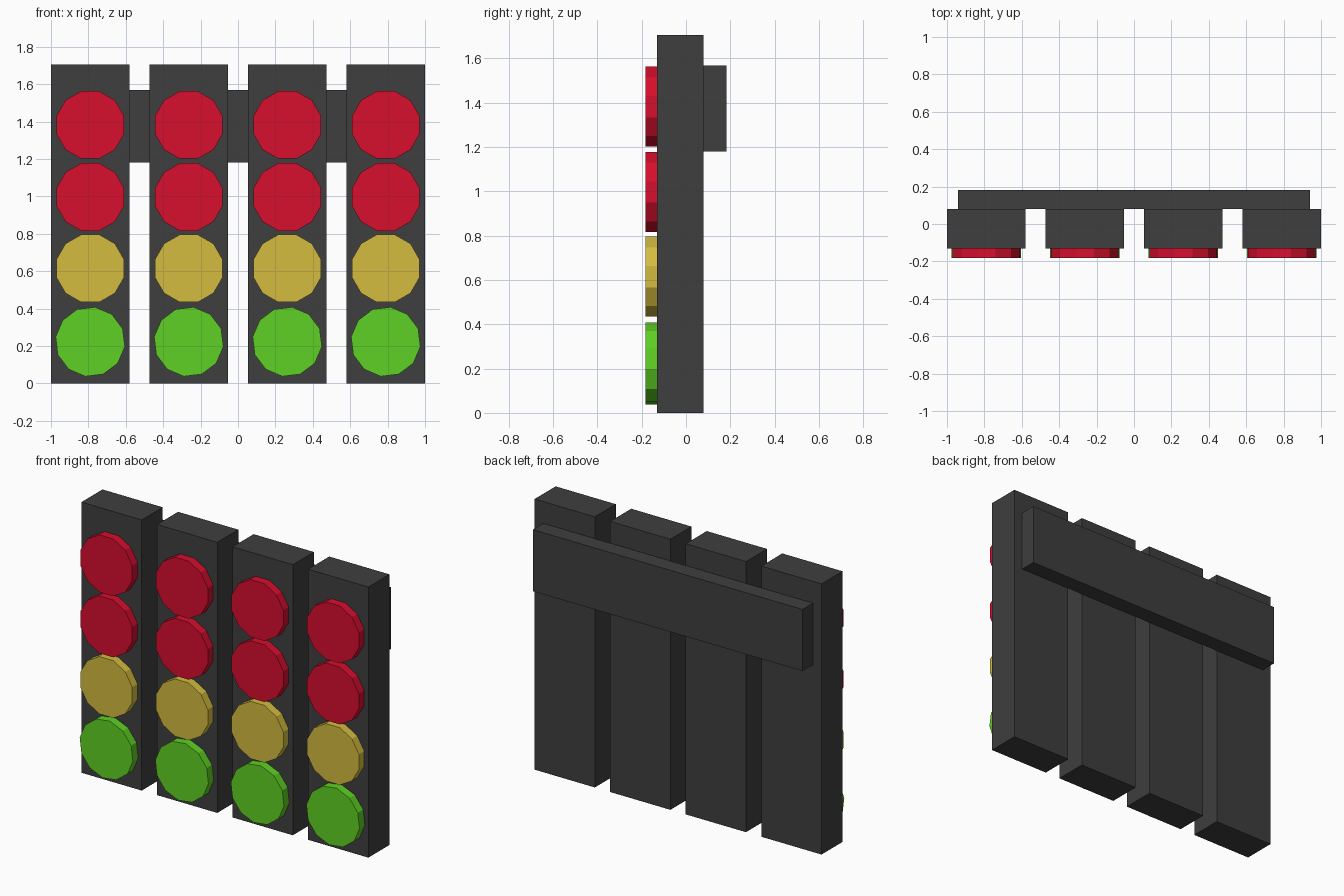
import bpy, bmesh, math
from mathutils import Matrix

if "Cube" in bpy.data.objects:
    bpy.data.objects.remove(bpy.data.objects["Cube"])


def srgb(r, g, b):
    return [((c / 255 + 0.055) / 1.055) ** 2.4 for c in (r, g, b)] + [1.0]


def material(name, rgb):
    m = bpy.data.materials.new(name)
    m.diffuse_color = srgb(*rgb)
    m.use_nodes = True
    m.node_tree.nodes["Principled BSDF"].inputs["Base Color"].default_value = m.diffuse_color
    return m


CASING = material("dark grey", (62, 62, 62))
RED = material("red", (215, 14, 45))
YELLOW = material("yellow", (212, 188, 63))
GREEN = material("green", (94, 208, 35))


def add_object(name, bm, mat):
    bmesh.ops.recalc_face_normals(bm, faces=bm.faces[:])
    mesh = bpy.data.meshes.new(name)
    bm.to_mesh(mesh)
    bm.free()
    mesh.materials.append(mat)
    obj = bpy.data.objects.new(name, mesh)
    bpy.context.collection.objects.link(obj)
    return obj


def box(name, lo, hi, mat):
    size = [b - a for a, b in zip(lo, hi)]
    mid = [(a + b) / 2 for a, b in zip(lo, hi)]
    bm = bmesh.new()
    bmesh.ops.create_cube(bm, size=1, matrix=Matrix.Translation(mid) @ Matrix.Diagonal((*size, 1)))
    return add_object(name, bm, mat)


def lamp(name, x, z, first_angle, mat):
    # twelve-sided disc facing -y, first corner at the given angle in the xz plane
    bm = bmesh.new()
    ring = []
    for k in range(12):
        a = math.radians(first_angle + 30 * k)
        ring.append(bm.verts.new((x + 0.187 * math.cos(a), -0.183, z + 0.187 * math.sin(a))))
    face = bm.faces.new(ring)
    ext = bmesh.ops.extrude_face_region(bm, geom=[face], use_keep_orig=True)
    verts = [v for v in ext["geom"] if isinstance(v, bmesh.types.BMVert)]
    bmesh.ops.translate(bm, verts=verts, vec=(0, 0.055, 0))
    return add_object(name, bm, mat)


# Lamp rows: name, height, corner angle, colour
ROWS = [
    ("upper_red_lamp", 1.382, 15, RED),
    ("lower_red_lamp", 0.997, 15, RED),
    ("yellow_lamp", 0.615, 15, YELLOW),
    ("green_lamp", 0.223, -8, GREEN),
]

# Four signal columns with their lamps
for x in (-0.79, -0.2633, 0.2633, 0.79):
    box("signal_casing", (x - 0.21, -0.13, 0), (x + 0.21, 0.079, 1.705), CASING)
    for name, z, angle, mat in ROWS:
        lamp(name, x, z, angle, mat)

# Crossbar joining the columns at the back
box("rear_crossbar", (-0.94, 0.079, 1.18), (0.94, 0.183, 1.568), CASING)
